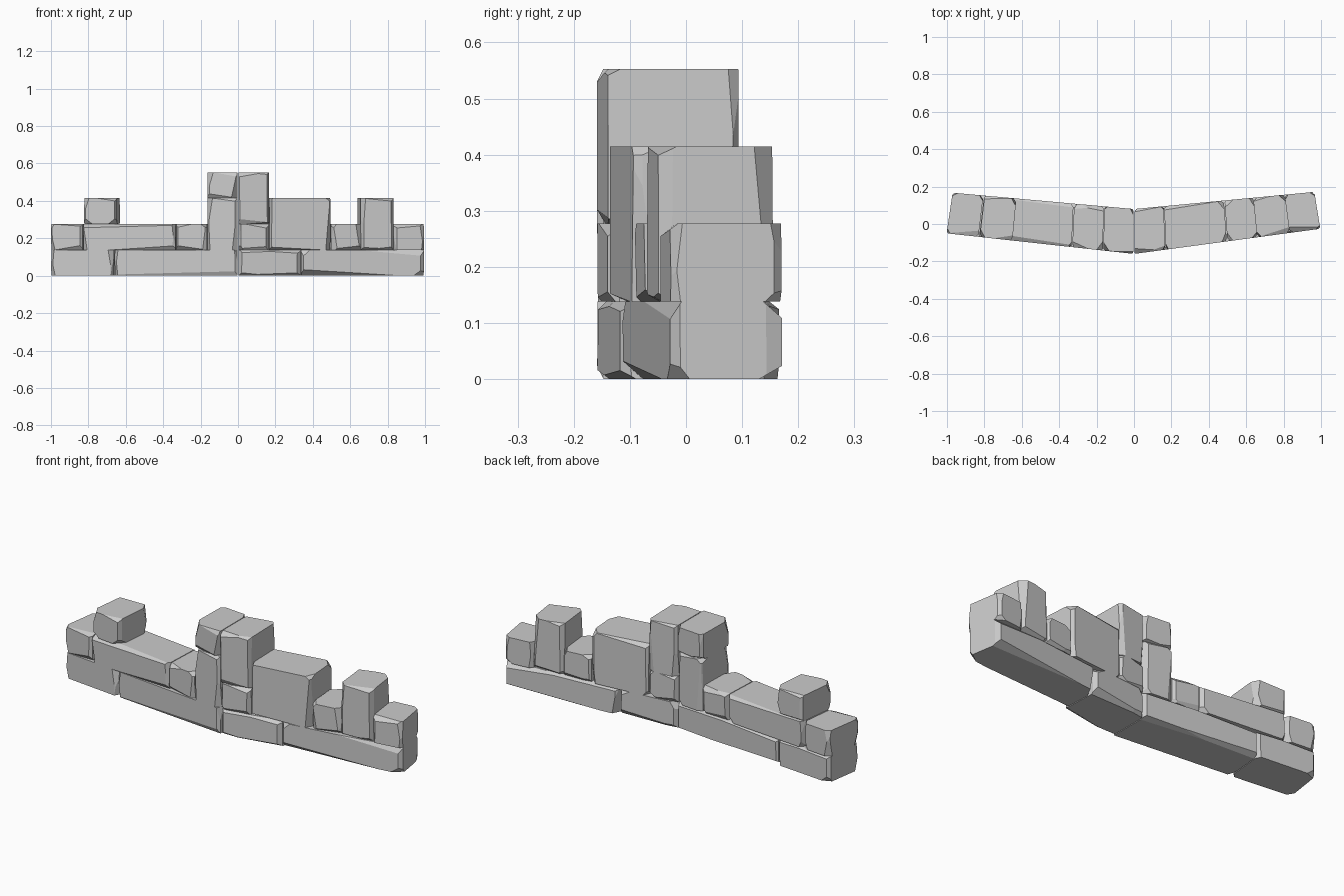
import bpy, bmesh, random
from mathutils import Vector

if "Cube" in bpy.data.objects:
    bpy.data.objects.remove(bpy.data.objects["Cube"])

# Plan outline of the bent wall
def front(x):
    return -0.160 + (0.135 * x if x > 0 else -0.11 * x)

def back(x):
    return 0.08 + (0.092 * x if x > 0 else -0.087 * x)

def plan(x, rear):
    # joints lean so that they stay roughly square to the wall
    return Vector((x - 0.032 * x if rear else x, back(x) if rear else front(x), 0))

def cut(bm, point, normal):
    geom = bm.verts[:] + bm.edges[:] + bm.faces[:]
    res = bmesh.ops.bisect_plane(bm, geom=geom, dist=1e-5, plane_co=point,
                                 plane_no=normal, clear_outer=True)
    edges = [e for e in res["geom_cut"]
             if isinstance(e, bmesh.types.BMEdge) and e.is_boundary]
    if len(edges) > 2:
        bmesh.ops.edgeloop_fill(bm, edges=edges)

# A chiselled block: a prism with its corners and upright edges hewn off
def stone(name, x0, x1, z0, z1, seed, rough=1.0):
    rnd = random.Random(seed)
    bm = bmesh.new()
    x0, x1 = x0 + 0.002, x1 - 0.002
    up = Vector((0, 0, 1))
    v = {}
    for i, x in enumerate((x0, x1)):
        for j in (0, 1):
            for k, z in enumerate((z0, z1)):
                v[i, j, k] = bm.verts.new(plan(x, j) + up * z)
    for loop in (((0,0,0),(1,0,0),(1,0,1),(0,0,1)), ((0,1,0),(0,1,1),(1,1,1),(1,1,0)),
                 ((0,0,0),(0,0,1),(0,1,1),(0,1,0)), ((1,0,0),(1,1,0),(1,1,1),(1,0,1)),
                 ((0,0,0),(0,1,0),(1,1,0),(1,0,0)), ((0,0,1),(1,0,1),(1,1,1),(0,1,1))):
        bm.faces.new([v[c] for c in loop])
    corners = {c: p.co.copy() for c, p in v.items()}
    length, height = x1 - x0, z1 - z0
    for (i, j, k), p in corners.items():
        dirs = [corners[1 - i, j, k] - p, corners[i, 1 - j, k] - p, corners[i, j, 1 - k] - p]
        dirs = [d.normalized() for d in dirs]
        r = lambda a, b: rnd.uniform(a, b) * rough
        # each corner: long slice along the course, up the joint, or across the top
        kind = rnd.choice("xxzzc")
        if kind == "x":
            reach = (length * rnd.uniform(0.5, 1.6), r(.012, .035), r(.010, .026))
        elif kind == "z":
            reach = (r(.012, .035), r(.015, .045), height * rnd.uniform(0.6, 1.5))
        else:
            reach = (r(.02, .05), r(.02, .06), r(.02, .05))
        a, b, c = [p + d * e for d, e in zip(dirs, reach)]
        n = (b - a).cross(c - a)
        cut(bm, a, n if n.dot(p - a) > 0 else -n)
        # upright arris
        if k == 0:
            ex, ey = r(.006, .016), r(.008, .024)
            a, b = p + dirs[0] * ex, p + dirs[1] * ey
            n = (b - a).cross(up + dirs[0] * rnd.uniform(-.02, .02))
            cut(bm, a, n if n.dot(p - a) > 0 else -n)
    bmesh.ops.recalc_face_normals(bm, faces=bm.faces)
    mesh = bpy.data.meshes.new(name)
    bm.to_mesh(mesh)
    bm.free()
    ob = bpy.data.objects.new(name, mesh)
    bpy.context.collection.objects.link(ob)

A, B, C, D = 0.138, 0.277, 0.415, 0.553   # course heights
stones = [
    # bottom course
    ("base_stone", -1.004, -0.664, 0, A), ("base_stone", -0.664, 0.0, 0, A),
    ("base_stone", 0.0, 0.337, 0, A, 1.3), ("base_stone", 0.337, 0.998, 0, A, 1.3),
    # second course, including the tall stones that start in it
    ("middle_stone", -1.004, -0.83, A, B), ("middle_stone", -0.83, -0.332, A, B),
    ("middle_stone", -0.332, -0.165, A, B), ("tall_stone", -0.165, 0.0, A, C),
    ("middle_stone", 0.0, 0.166, A, B), ("large_stone", 0.166, 0.498, A, C),
    ("middle_stone", 0.498, 0.662, A, B), ("tall_stone", 0.656, 0.836, A, C),
    ("middle_stone", 0.832, 0.998, A, B),
    # top stones
    ("top_stone", -0.827, -0.648, B, C), ("top_stone", -0.166, 0.0, C, D),
    ("tall_top_stone", 0.0, 0.167, B, D),
]
for n, (name, x0, x1, z0, z1, *rough) in enumerate(stones):
    stone(f"{name}_{n + 1}", x0, x1, z0, z1, 40 + n, *(rough or [1.0]))
